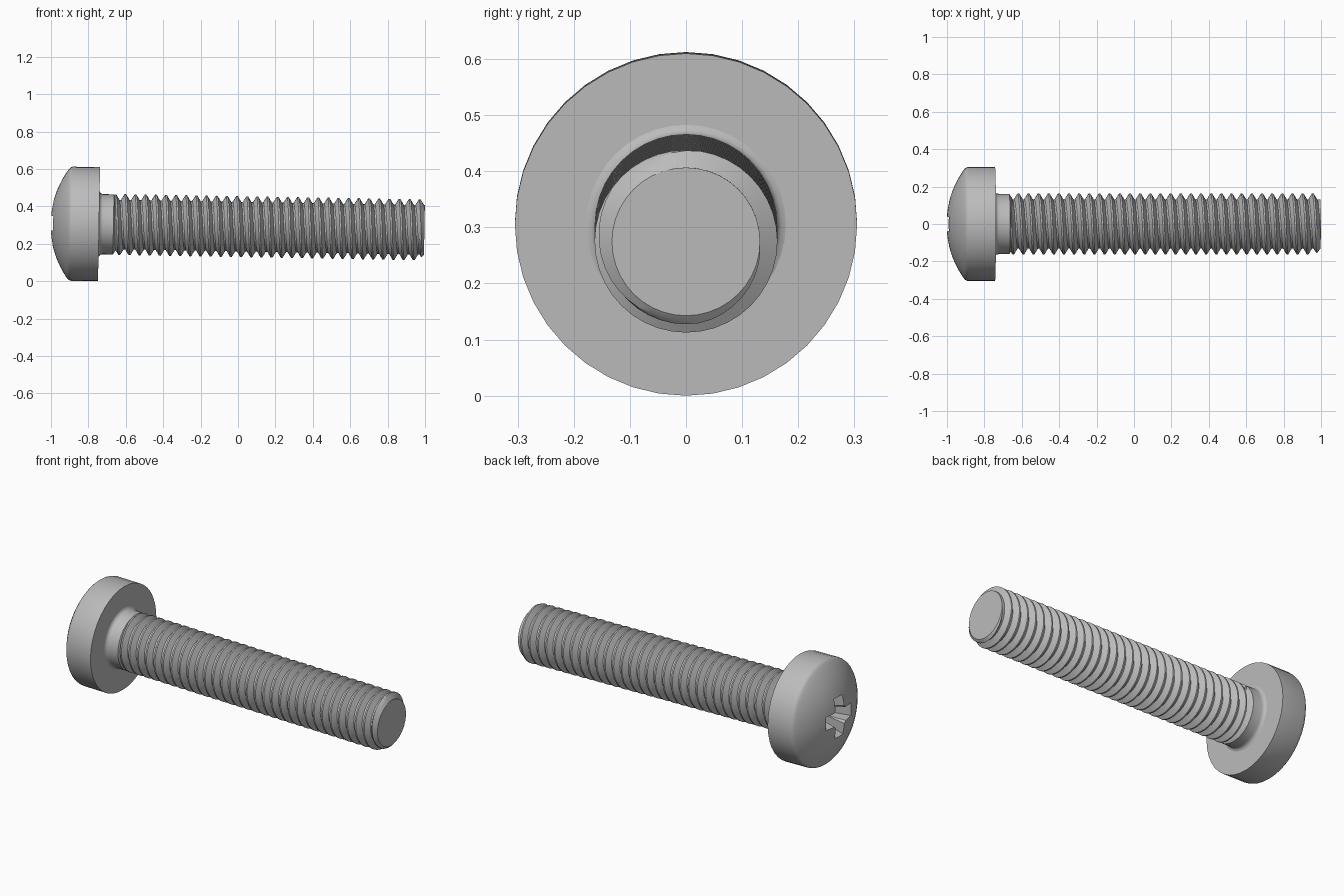
import bpy, bmesh, math
from mathutils import Matrix

cube = bpy.data.objects.get("Cube")
if cube:
    bpy.data.objects.remove(cube, do_unlink=True)

SIDES = 40
LENGTH = 2.0          # dome tip to shaft end
PITCH = 0.0543
ROOT, CREST = 0.132, 0.163
# The screw rests on its head with its axis dipping slightly
PLACE = Matrix.Translation((-1.003, 0, 0.3095)) @ Matrix.Rotation(math.radians(1.0), 4, 'Y')

steel = bpy.data.materials.new("grey steel")
steel.use_nodes = True
steel.diffuse_color = (0.5, 0.5, 0.5, 1)
steel.node_tree.nodes["Principled BSDF"].inputs["Base Color"].default_value = (0.5, 0.5, 0.5, 1)


def finish(bm, name):
    bmesh.ops.remove_doubles(bm, verts=bm.verts, dist=1e-5)
    bmesh.ops.holes_fill(bm, edges=bm.edges, sides=0)
    bmesh.ops.recalc_face_normals(bm, faces=bm.faces)
    mesh = bpy.data.meshes.new(name)
    bm.to_mesh(mesh)
    bm.free()
    mesh.materials.append(steel)
    obj = bpy.data.objects.new(name, mesh)
    obj.matrix_world = PLACE
    bpy.context.collection.objects.link(obj)
    return obj


def sweep(name, rows, point):
    """Skin a tube: point(row, angle) gives distance along the axis and radius."""
    bm = bmesh.new()
    grid = []
    for row in rows:
        ring = []
        for k in range(SIDES + 1):
            a = 2 * math.pi * k / SIDES
            x, r = point(row, a)
            ring.append(bm.verts.new((x, r * math.cos(a), r * math.sin(a))))
        grid.append(ring)
    for low, high in zip(grid, grid[1:]):
        for k in range(SIDES):
            bm.faces.new((low[k], low[k + 1], high[k + 1], high[k]))
    return finish(bm, name)


def smooth(obj, angle):
    bpy.ops.object.select_all(action='DESELECT')
    obj.select_set(True)
    bpy.context.view_layer.objects.active = obj
    bpy.ops.object.shade_smooth_by_angle(angle=math.radians(angle))


# Domed head with a softened rim
DOME = 0.5
dome = [(DOME - math.sqrt(DOME ** 2 - r * r), r) for r in [0.288 * i / 10 for i in range(11)]]
rim = [(0.098, 0.296), (0.105, 0.302), (0.115, 0.305), (0.26, 0.305)]
head = sweep("head", dome + rim, lambda p, a: p)

# Cross recess: two tapered slots and a tapered core cut into the dome
cutters = []
for i in range(2):
    bm = bmesh.new()
    bmesh.ops.create_cube(bm, size=2)
    for v in bm.verts:
        deep = v.co.x > 0
        along = v.co.y * (0.06 if deep else 0.13)
        across = v.co.z * (0.022 if deep else 0.042)
        v.co = (0.15 if deep else -0.02, *((along, across) if i == 0 else (across, along)))
    cutters.append(finish(bm, "slot_cutter_%d" % (i + 1)))
bm = bmesh.new()
bmesh.ops.create_cone(bm, cap_ends=True, segments=4, radius1=0.1, radius2=0.03, depth=0.2,
                      matrix=Matrix.Translation((0.08, 0, 0)) @ Matrix.Rotation(math.pi / 2, 4, 'Y'))
cutters.append(finish(bm, "core_cutter"))
bpy.context.view_layer.update()
for cutter in cutters:
    cutter.hide_render = True
    mod = head.modifiers.new("recess", 'BOOLEAN')
    mod.operation, mod.solver, mod.object = 'DIFFERENCE', 'EXACT', cutter
    bpy.context.view_layer.objects.active = head
    bpy.ops.object.modifier_apply(modifier=mod.name)
    bpy.data.objects.remove(cutter, do_unlink=True)
smooth(head, 30)

# Plain neck with a fillet against the head and a bevel into the thread
neck_profile = [(0.25, 0.178), (0.26, 0.178), (0.263, 0.17), (0.269, 0.164),
                (0.28, 0.161), (0.337, 0.161), (0.357, ROOT - 0.004)]
smooth(sweep("neck", neck_profile, lambda p, a: p), 35)

# Threaded shaft: one helical V thread with a bevelled end
PROFILE = [(0.0, 0), (0.08, 0), (0.25, 0.5), (0.42, 1), (0.58, 1), (0.75, 0.5), (0.92, 0)]
START = 0.30
TURNS = math.ceil((LENGTH - START) / PITCH) + 2
first = 0.398 - 0.75 * PITCH - 3 * PITCH


def thread(row, a):
    turn, height = row
    x = first + (turn + a / (2 * math.pi)) * PITCH
    r = ROOT + (CREST - ROOT) * height
    if x < 0.34:
        r = ROOT
    x = min(max(x, START), LENGTH)
    return x, min(r, ROOT + 1.3 * (LENGTH - x))


rows = [(t + offset, h) for t in range(TURNS + 1) for offset, h in PROFILE]
smooth(sweep("threaded_shaft", rows, thread), 25)
